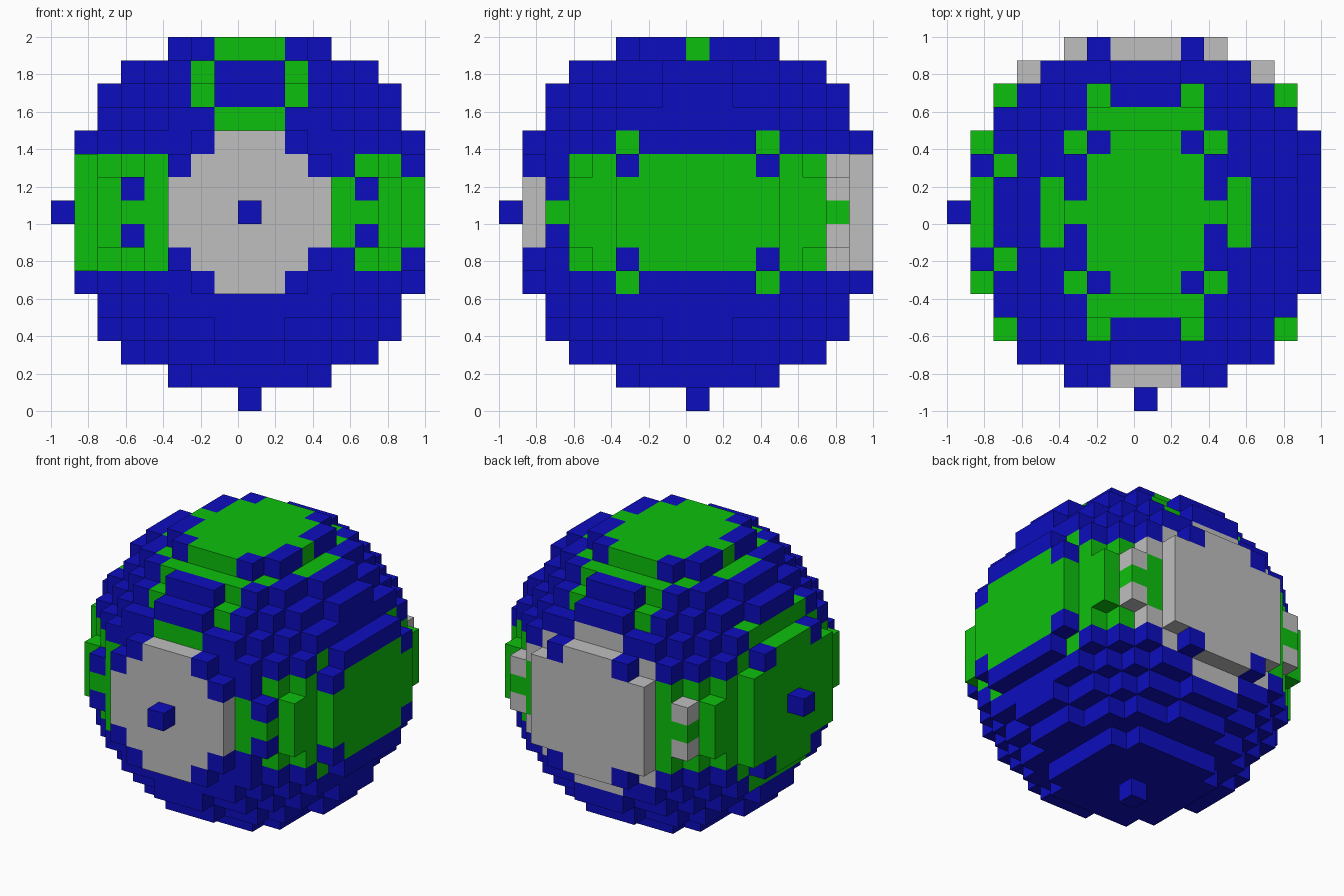
import bpy, bmesh
from mathutils import Vector

if "Cube" in bpy.data.objects:
    bpy.data.objects.remove(bpy.data.objects["Cube"])

CELL = 0.125          # block size
RADIUS = 8            # ball radius in blocks
CENTRE = Vector((0.0625, 0.0625, 1.0625))


def material(name, rgb):
    m = bpy.data.materials.new(name)
    m.diffuse_color = (*rgb, 1)
    m.use_nodes = True
    m.node_tree.nodes["Principled BSDF"].inputs["Base Color"].default_value = m.diffuse_color
    return m


def inside(x, y, z):
    span = range(-8, 8)
    return x in span and y in span and z in span and x*x + y*y + z*z <= RADIUS**2


def belt_colour(x, y, z):
    """Middle band: green, with grey discs front and back."""
    ax, ay, az = abs(x), abs(y), abs(z)
    if -8 in (x, y):
        return "blue"                                   # axis studs
    if y == 7:
        return "grey"
    if y == -7:
        return "blue" if (ax, az) == (3, 2) else "grey"
    if y == 6 and ((ax, az) == (5, 1) or (x, az) == (4, 2)):
        return "grey"
    if y == -6 and ((ax, az) == (5, 1) or (x, az) == (4, 2)):
        return "blue"
    if x == 7 and (ay, az) == (3, 2):
        return "blue"
    return "green"


def cap_colour(x, y, z):
    """Above and below the band: blue, with a green top disc and disc rims."""
    ax, ay, az = abs(x), abs(y), abs(z)
    flat = x*x + y*y
    # top disc and its stepped surround
    if z == 7:
        return "blue" if flat >= 13 or (ax, ay) == (3, 1) else "green"
    if z == 6 and (flat <= 18 or (ax, ay) == (2, 4)):
        return "green"
    if z == 5 and (ax, ay) == (2, 5):
        return "green"
    # rims of the side discs
    if az == 4:
        if x == -6 and ay <= 2:
            return "green"
        if y == -6 and ax <= 1 and z > 0:
            return "green"
        if y == 6 and ax <= 1:
            return "grey"
    if az == 3:
        if (x == -7 and ay <= 1) or (ax, ay) == (6, 3):
            return "green"
        if (ay == 7 and ax <= 1) or (y == 6 and ax == 3):
            return "grey"
    return "blue"


def block_colour(x, y, z):
    return belt_colour(x, y, z) if abs(z) <= 2 else cap_colour(x, y, z)


# Collect the exposed block faces by colour
faces = {"blue": [], "green": [], "grey": []}
for x in range(-8, 8):
    for y in range(-8, 8):
        for z in range(-8, 8):
            if not inside(x, y, z):
                continue
            for axis in range(3):
                for sign in (-1, 1):
                    n = Vector((0, 0, 0))
                    n[axis] = sign
                    if not inside(x + int(n.x), y + int(n.y), z + int(n.z)):
                        faces[block_colour(x, y, z)].append((Vector((x, y, z)), n, axis))


def build(name, items, mat):
    bm = bmesh.new()
    for pos, n, axis in items:
        u = Vector((0, 0, 0))
        u[(axis + 1) % 3] = 1
        v = n.cross(u)
        mid = CENTRE + (pos + n * 0.5) * CELL
        corners = ((-1, -1), (1, -1), (1, 1), (-1, 1))
        bm.faces.new([bm.verts.new(mid + (u * a + v * b) * CELL / 2) for a, b in corners])
    bmesh.ops.remove_doubles(bm, verts=bm.verts, dist=0.001)
    mesh = bpy.data.meshes.new(name)
    bm.to_mesh(mesh)
    bm.free()
    mesh.materials.append(mat)
    bpy.context.collection.objects.link(bpy.data.objects.new(name, mesh))


# Blue ball shell, green panels, grey discs
build("ball_shell", faces["blue"], material("blue", (0.004, 0.004, 0.52)))
build("green_panels", faces["green"], material("green", (0.004, 0.53, 0.004)))
build("grey_discs", faces["grey"], material("grey", (0.52, 0.52, 0.52)))
